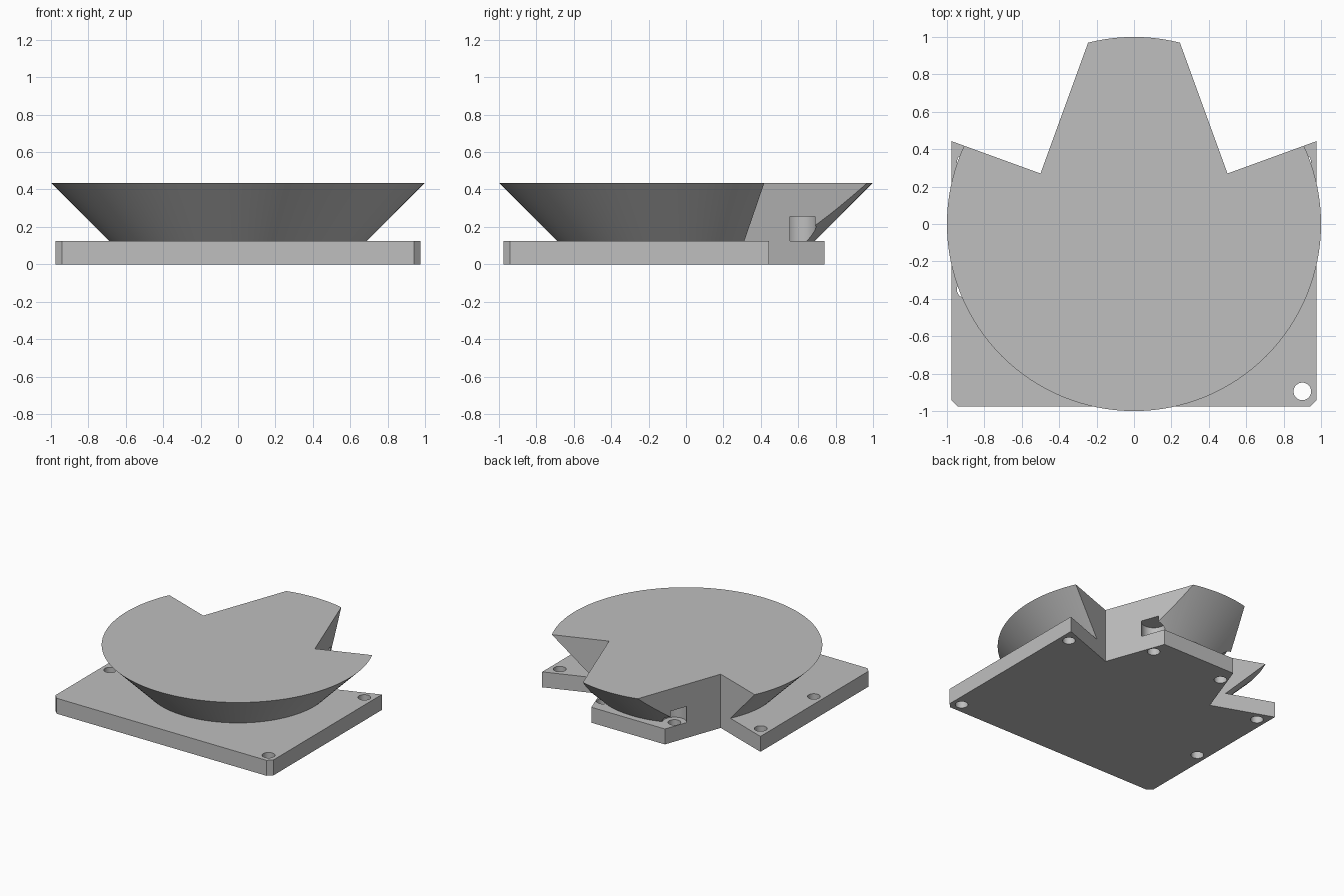
import bpy
import bmesh
import math
from mathutils import Matrix, Vector

cube = bpy.data.objects.get("Cube")
if cube:
    bpy.data.objects.remove(cube, do_unlink=True)

PLATE_TOP, RIM_Z = 0.125, 0.435
SIDE, BACK, CHAMFER = 0.977, 0.74, 0.037
NOTCH = Vector((0.5, 0.27))
TILT = math.tan(math.radians(20))

grey = bpy.data.materials.new("light_grey")
grey.use_nodes = True
colour = (0.52, 0.52, 0.52, 1)
grey.diffuse_color = colour
grey.node_tree.nodes["Principled BSDF"].inputs["Base Color"].default_value = colour


def make_object(name, bm):
    bmesh.ops.recalc_face_normals(bm, faces=bm.faces)
    mesh = bpy.data.meshes.new(name)
    bm.to_mesh(mesh)
    bm.free()
    obj = bpy.data.objects.new(name, mesh)
    bpy.context.collection.objects.link(obj)
    mesh.materials.append(grey)
    return obj


def add_prism(bm, outline, bottom, top):
    face = bm.faces.new([bm.verts.new((x, y, bottom)) for x, y in outline])
    result = bmesh.ops.extrude_face_region(bm, geom=[face])
    verts = [v for v in result["geom"] if isinstance(v, bmesh.types.BMVert)]
    bmesh.ops.translate(bm, verts=verts, vec=(0, 0, top - bottom))


def add_cone(bm, x, y, bottom, top, r1, r2, segments):
    bmesh.ops.create_cone(
        bm, cap_ends=True, segments=segments, radius1=r1, radius2=r2,
        depth=top - bottom, matrix=Matrix.Translation((x, y, (bottom + top) / 2)))


def cut(obj, bm):
    cutter = make_object("cutter", bm)
    cutter.hide_render = True
    mod = obj.modifiers.new("cut", "BOOLEAN")
    mod.operation, mod.solver, mod.object = "DIFFERENCE", "EXACT", cutter
    bpy.context.view_layer.objects.active = obj
    bpy.ops.object.modifier_apply(modifier=mod.name)
    bpy.data.objects.remove(cutter, do_unlink=True)


def smooth(obj):
    bpy.ops.object.select_all(action="DESELECT")
    obj.select_set(True)
    bpy.context.view_layer.objects.active = obj
    bpy.ops.object.shade_smooth_by_angle(angle=math.radians(30))


# Base plate: chamfered front corners, arms at the sides and a tongue at the back
half = [
    (SIDE - CHAMFER, -SIDE),
    (SIDE, CHAMFER - SIDE),
    (SIDE, NOTCH.y + (SIDE - NOTCH.x) * TILT),
    tuple(NOTCH),
    (NOTCH.x - (BACK - NOTCH.y) * TILT, BACK),
]
bm = bmesh.new()
add_prism(bm, half + [(-x, y) for x, y in reversed(half)], 0, PLATE_TOP)
base_plate = make_object("base_plate", bm)

# Screw holes through the plate
tongue_holes = [(0.32, 0.605), (-0.32, 0.605)]
bm = bmesh.new()
for x, y in tongue_holes + [(0.9, 0.33), (-0.9, 0.33), (0.9, -0.895), (-0.9, -0.35)]:
    add_cone(bm, x, y, -0.1, 0.2, 0.047, 0.047, 32)
cut(base_plate, bm)
smooth(base_plate)

# Flared round body
bm = bmesh.new()
add_cone(bm, 0, 0, PLATE_TOP, RIM_Z, 0.69, 1.0, 128)
flared_body = make_object("flared_body", bm)

# Square notches at the back corners of the body
u = Vector((1, TILT)) * 1.2
v = Vector((-TILT, 1)) * 1.2
notch = [NOTCH, NOTCH + u, NOTCH + u + v, NOTCH + v]
bm = bmesh.new()
for side in (1, -1):
    add_prism(bm, [(p.x * side, p.y) for p in notch], 0, 0.6)
cut(flared_body, bm)

# Screw head pockets above the tongue holes
bm = bmesh.new()
for x, y in tongue_holes:
    add_cone(bm, x, y, 0.1, 0.255, 0.09, 0.09, 48)
cut(flared_body, bm)
smooth(flared_body)
